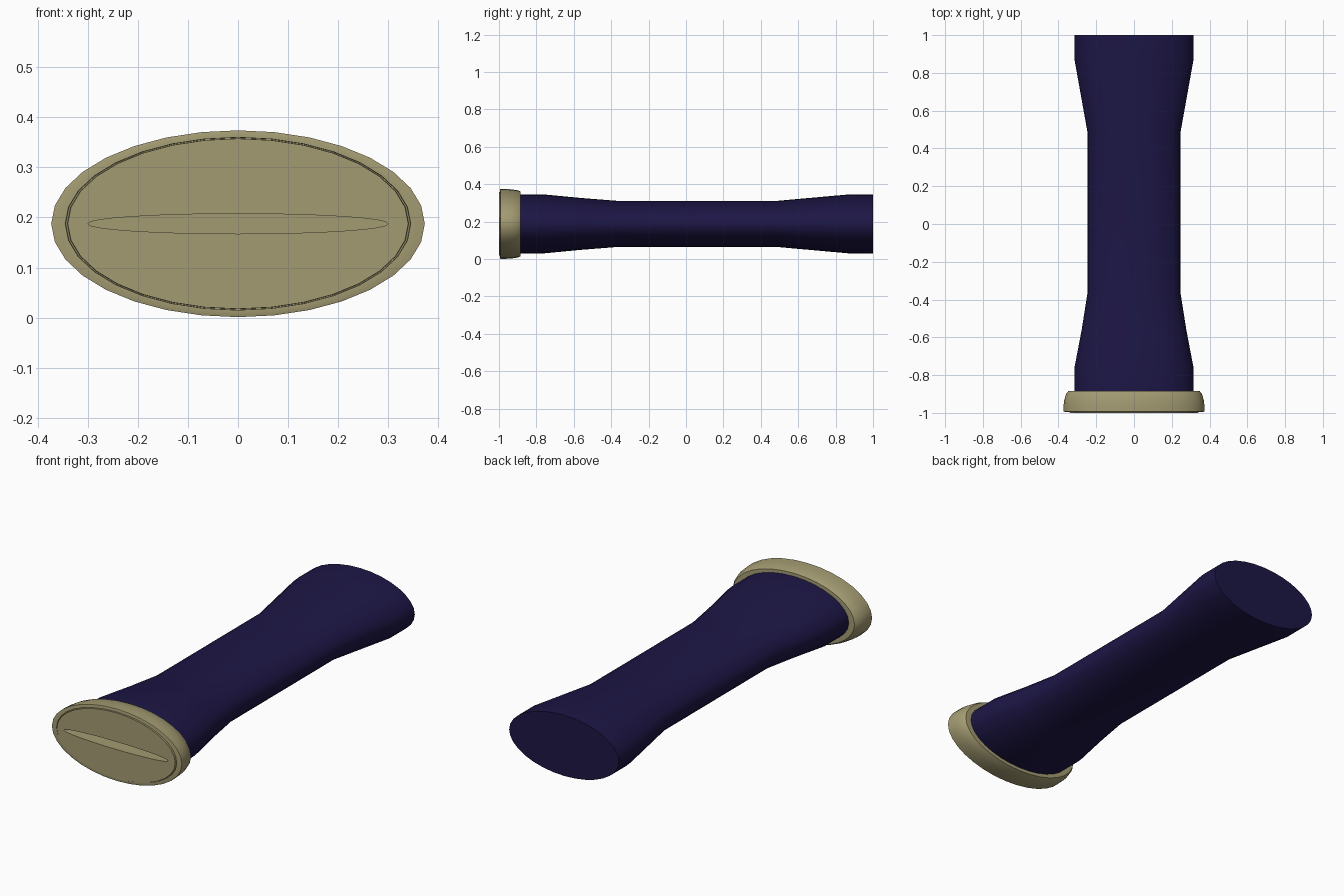
import bpy, bmesh, math

if "Cube" in bpy.data.objects:
    bpy.data.objects.remove(bpy.data.objects["Cube"])

CZ = 0.1875   # height of the long axis
SEG = 32

def loft(name, rings, color, angle=30):
    """Skin elliptical rings (y, half width, half height) and cap both ends."""
    bm = bmesh.new()
    loops = []
    for y, rx, rz in rings:
        loops.append([bm.verts.new((rx * math.cos(2 * math.pi * i / SEG), y,
                                    CZ + rz * math.sin(2 * math.pi * i / SEG)))
                      for i in range(SEG)])
    for a, b in zip(loops, loops[1:]):
        for i in range(SEG):
            j = (i + 1) % SEG
            bm.faces.new((a[i], a[j], b[j], b[i]))
    bm.faces.new(loops[0])
    bm.faces.new(loops[-1])
    bmesh.ops.recalc_face_normals(bm, faces=bm.faces)
    me = bpy.data.meshes.new(name)
    bm.to_mesh(me)
    bm.free()
    ob = bpy.data.objects.new(name, me)
    bpy.context.collection.objects.link(ob)
    mat = bpy.data.materials.new(name + "_color")
    mat.diffuse_color = color
    mat.use_nodes = True
    mat.node_tree.nodes["Principled BSDF"].inputs["Base Color"].default_value = mat.diffuse_color
    me.materials.append(mat)
    bpy.context.view_layer.objects.active = ob
    ob.select_set(True)
    bpy.ops.object.shade_smooth_by_angle(angle=math.radians(angle))
    ob.select_set(False)
    return ob

def half(y, r):
    return (y, r, r / 2)

# Oval grip, narrower in the middle
loft("grip", [half(-0.90, 0.315), half(-0.76, 0.315), half(-0.56, 0.277),
              half(-0.37, 0.247), half(0.49, 0.247), half(0.87, 0.315),
              half(1.0, 0.315)], (0.012, 0.008, 0.06, 1))

# End cap: rounded rim, shallow groove, raised plate and a blade slot
loft("end_cap", [half(-0.885, 0.31), half(-0.885, 0.348), half(-0.90, 0.360),
                 half(-0.935, 0.370), half(-0.965, 0.373), half(-0.993, 0.373),
                 half(-0.995, 0.360), half(-0.995, 0.345), half(-0.985, 0.344),
                 half(-0.985, 0.341), half(-1.0, 0.340),
                 (-1.0, 0.30, 0.02), (-0.92, 0.30, 0.02)],
     (0.37, 0.33, 0.17, 1))
